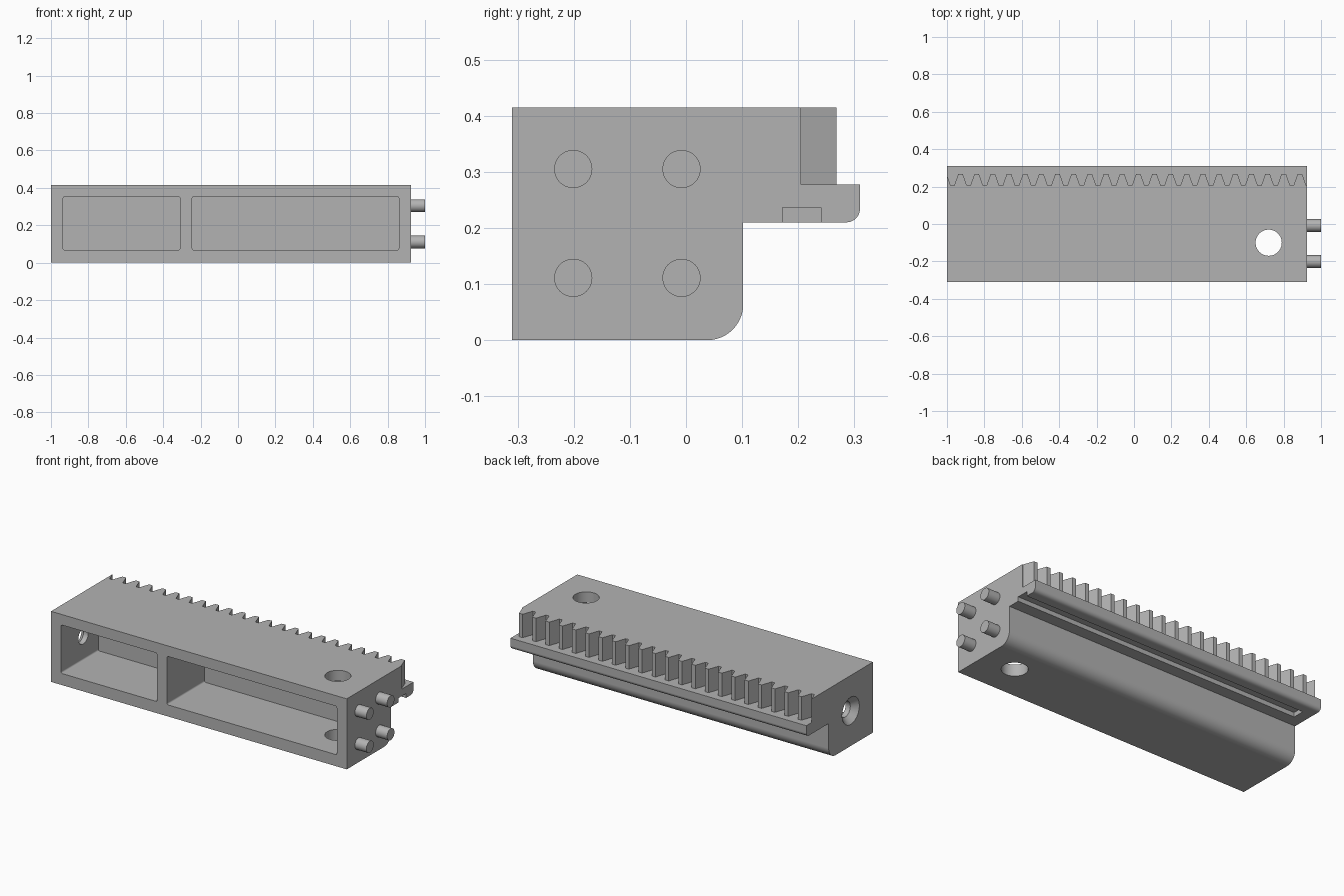
import bpy, bmesh, math
from mathutils import Vector

cube = bpy.data.objects.get("Cube")
if cube:
    bpy.data.objects.remove(cube, do_unlink=True)

grey = bpy.data.materials.new("plain grey")
grey.use_nodes = True
grey.diffuse_color = (0.45, 0.45, 0.45, 1)
grey.node_tree.nodes["Principled BSDF"].inputs["Base Color"].default_value = (0.45, 0.45, 0.45, 1)

# Overall limits of the block
X0, X1 = -1.0, 0.925
Y0, TOP = -0.31, 0.415
ROOT_Y, SHELF_Z = 0.205, 0.277


def place(axis, u, v, w):
    """Profile coordinates u, v with w along the named axis."""
    return {"x": (w, u, v), "y": (u, w, v), "z": (u, v, w)}[axis]


def rounded(corners, steps=12):
    """Fillet the corners given as (u, v, radius); right angles only."""
    out = []
    for i, (u, v, r) in enumerate(corners):
        p = Vector((u, v))
        if r == 0:
            out.append(p)
            continue
        a = (Vector(corners[i - 1][:2]) - p).normalized() * r
        b = (Vector(corners[(i + 1) % len(corners)][:2]) - p).normalized() * r
        for k in range(steps + 1):
            t = k / steps * math.pi / 2
            out.append(p + a * (1 - math.sin(t)) + b * (1 - math.cos(t)))
    return out


def circle(u, v, r, n=48):
    return [(u + r * math.cos(2 * math.pi * i / n), v + r * math.sin(2 * math.pi * i / n)) for i in range(n)]


def loft(name, axis, sections):
    """Solid through matching closed profiles, each given as (points, w)."""
    bm = bmesh.new()
    rings = [[bm.verts.new(place(axis, u, v, w)) for u, v in pts] for pts, w in sections]
    n = len(rings[0])
    for lo, hi in zip(rings, rings[1:]):
        for i in range(n):
            j = (i + 1) % n
            bm.faces.new((lo[i], lo[j], hi[j], hi[i]))
    bm.faces.new(rings[0][::-1])
    bm.faces.new(rings[-1])
    bmesh.ops.recalc_face_normals(bm, faces=bm.faces)
    mesh = bpy.data.meshes.new(name)
    bm.to_mesh(mesh)
    bm.free()
    ob = bpy.data.objects.new(name, mesh)
    bpy.context.collection.objects.link(ob)
    mesh.materials.append(grey)
    return ob


def prism(name, axis, pts, w0, w1):
    return loft(name, axis, [(pts, w0), (pts, w1)])


def activate(ob):
    bpy.ops.object.select_all(action="DESELECT")
    ob.select_set(True)
    bpy.context.view_layer.objects.active = ob


def combine(target, other, operation):
    activate(target)
    mod = target.modifiers.new("combine", "BOOLEAN")
    mod.operation, mod.object, mod.solver = operation, other, "EXACT"
    bpy.ops.object.modifier_apply(modifier=mod.name)
    bpy.data.objects.remove(other, do_unlink=True)


def rectangle(u0, v0, u1, v1, r=0.0):
    return rounded([(u0, v0, r), (u1, v0, r), (u1, v1, r), (u0, v1, r)], 4)


# Lower block with rounded belly and overhanging shelf
body = prism("rack_body", "x", rounded([
    (Y0, 0, 0), (0.102, 0, 0.064), (0.102, 0.21, 0), (0.31, 0.21, 0.024),
    (0.31, SHELF_Z, 0), (Y0, SHELF_Z, 0)]), X0, X1)

# Upper slab whose back edge carries the rack teeth
PITCH, LAST, COUNT = 0.0864, 0.887, 22
TIP_Y, TIP_HALF, ROOT_HALF = 0.268, 0.0118, 0.034
outline = [(X0, Y0), (X1, Y0), (X1, ROOT_Y)]
for i in range(COUNT):
    c = LAST - i * PITCH
    outline += [(c + ROOT_HALF, ROOT_Y), (c + TIP_HALF, TIP_Y),
                (c - TIP_HALF, TIP_Y), (c - ROOT_HALF, ROOT_Y)]
# The tooth cut off by the end of the block
foot = LAST - COUNT * PITCH + ROOT_HALF
rise = (foot - X0) / (ROOT_HALF - TIP_HALF) * (TIP_Y - ROOT_Y)
outline += [(foot, ROOT_Y), (X0, ROOT_Y + rise)]
combine(body, prism("slab", "z", outline, 0.25, TOP), "UNION")

# Two deep front pockets
for left, right in ((-0.935, -0.31), (-0.245, 0.86)):
    combine(body, prism("pocket", "y", rectangle(left, 0.068, right, 0.353, 0.01), Y0 - 0.1, 0.037), "DIFFERENCE")

# Vertical bore through roof and floor
combine(body, prism("bore", "z", circle(0.72, -0.1, 0.07), -0.1, 0.6), "DIFFERENCE")

# Countersunk screw hole in the end wall
wide, narrow = circle(-0.103, 0.207, 0.08), circle(-0.103, 0.207, 0.046)
combine(body, loft("screw_hole", "x", [(wide, X0 - 0.05), (wide, X0), (narrow, X0 + 0.035), (narrow, X0 + 0.15)]), "DIFFERENCE")

# Groove under the shelf, open at one end
combine(body, prism("groove", "x", rectangle(0.172, 0.15, 0.241, 0.236), -0.935, X1 + 0.1), "DIFFERENCE")

# Merge flat regions left by the cuts
bm = bmesh.new()
bm.from_mesh(body.data)
bmesh.ops.remove_doubles(bm, verts=bm.verts, dist=1e-5)
bmesh.ops.dissolve_limit(bm, angle_limit=math.radians(0.5), verts=bm.verts, edges=bm.edges)
bm.to_mesh(body.data)
bm.free()

# Four locating pins on the end
parts = [body]
for y, side in ((-0.201, "front"), (-0.008, "back")):
    for z, level in ((0.111, "lower"), (0.305, "upper")):
        parts.append(prism(f"{level}_{side}_pin", "x", circle(y, z, 0.034, 32), X1 - 0.01, 1.0))

for ob in parts:
    activate(ob)
    bpy.ops.object.shade_smooth_by_angle(angle=math.radians(25))
    normals = ob.modifiers.new("even shading", "WEIGHTED_NORMAL")
    normals.keep_sharp = True
